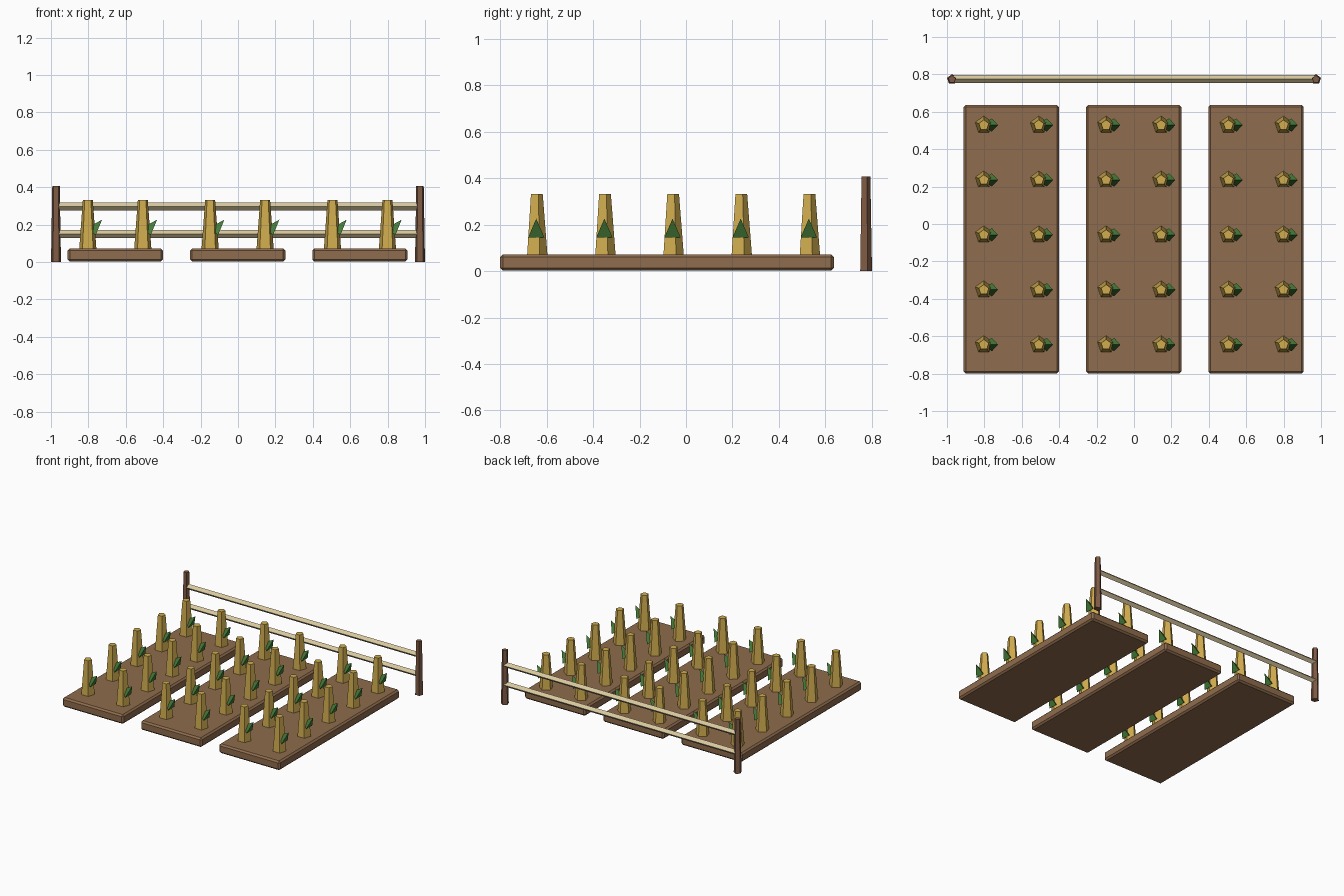
import bpy
import bmesh
from math import pi
from mathutils import Matrix, Vector

cube = bpy.data.objects.get("Cube")
if cube:
    bpy.data.objects.remove(cube, do_unlink=True)


def material(name, hex_code):
    """Flat colour from an sRGB hex code, stored as linear values."""
    def linear(c):
        return c / 12.92 if c <= 0.04045 else ((c + 0.055) / 1.055) ** 2.4
    rgb = [linear(int(hex_code[i:i + 2], 16) / 255) for i in (0, 2, 4)]
    mat = bpy.data.materials.new(name)
    mat.use_nodes = True
    mat.diffuse_color = (*rgb, 1)
    mat.node_tree.nodes["Principled BSDF"].inputs["Base Color"].default_value = (*rgb, 1)
    return mat


soil = material("soil_brown", "8F6C4D")
wood = material("post_brown", "7F5B44")
straw = material("rail_cream", "DACAA0")
gold = material("stalk_gold", "D0AC4F")
green = material("leaf_green", "447A38")


def finish(bm, name, mat):
    mesh = bpy.data.meshes.new(name)
    bm.to_mesh(mesh)
    bm.free()
    mesh.materials.append(mat)
    return mesh


def cone_mesh(name, mat, sides, r1, r2, start, end, turn=0):
    """Low-poly tapered rod between two points, first corner towards +y."""
    start, end = Vector(start), Vector(end)
    axis = end - start
    # All rods lie in the xz plane, so tilting about y is enough
    tilt = Vector((0, 0, 1)).angle(axis)
    matrix = (Matrix.Translation((start + end) / 2) @ Matrix.Rotation(tilt, 4, "Y")
              @ Matrix.Rotation(turn, 4, "Z"))
    bm = bmesh.new()
    bmesh.ops.create_cone(bm, cap_ends=True, segments=sides, radius1=r1,
                          radius2=r2, depth=axis.length, matrix=matrix)
    return finish(bm, name, mat)


def box_mesh(name, mat, size, bevel):
    """Box with chamfered edges."""
    bm = bmesh.new()
    bmesh.ops.create_cube(bm, size=1)
    bmesh.ops.scale(bm, vec=size, verts=bm.verts)
    bmesh.ops.bevel(bm, geom=bm.edges[:], offset=bevel, segments=1, affect="EDGES")
    return finish(bm, name, mat)


def place(name, mesh, location):
    obj = bpy.data.objects.new(name, mesh)
    obj.location = location
    bpy.context.collection.objects.link(obj)
    return obj


# Shared meshes
bed = box_mesh("bed", soil, (0.51, 1.437, 0.07), 0.012)
stalk = cone_mesh("stalk", gold, 5, 0.049, 0.028, (0, 0, 0.06), (0, 0, 0.332))
leaf = cone_mesh("leaf", green, 3, 0.041, 0, (0.026, 0, 0.156), (0.076, 0, 0.226), pi / 2)
post = cone_mesh("post", wood, 5, 0.028, 0.021, (0, 0, 0), (0, 0, 0.407))
rail = cone_mesh("rail", straw, 4, 0.021, 0.021, (-0.965, 0, 0), (0.965, 0, 0))

# Three beds, each with two rows of five plants
for b in range(3):
    bed_x = (b - 1) * 0.654 - 0.002
    place(f"bed_{b + 1}", bed, (bed_x, -0.0815, 0.037))
    for row, side in enumerate((-1, 1)):
        for n in range(5):
            spot = (bed_x + side * 0.147, -0.058 + (n - 2) * 0.2935, 0)
            tag = f"{b + 1}_{row + 1}_{n + 1}"
            place(f"stalk_{tag}", stalk, spot)
            place(f"leaf_{tag}", leaf, spot)

# Fence along the back
for name, side in (("right", -1), ("left", 1)):
    place(f"fence_post_{name}", post, (side * 0.973, 0.773, 0))
for name, height in (("lower", 0.15), ("upper", 0.296)):
    place(f"fence_rail_{name}", rail, (0, 0.775, height))
